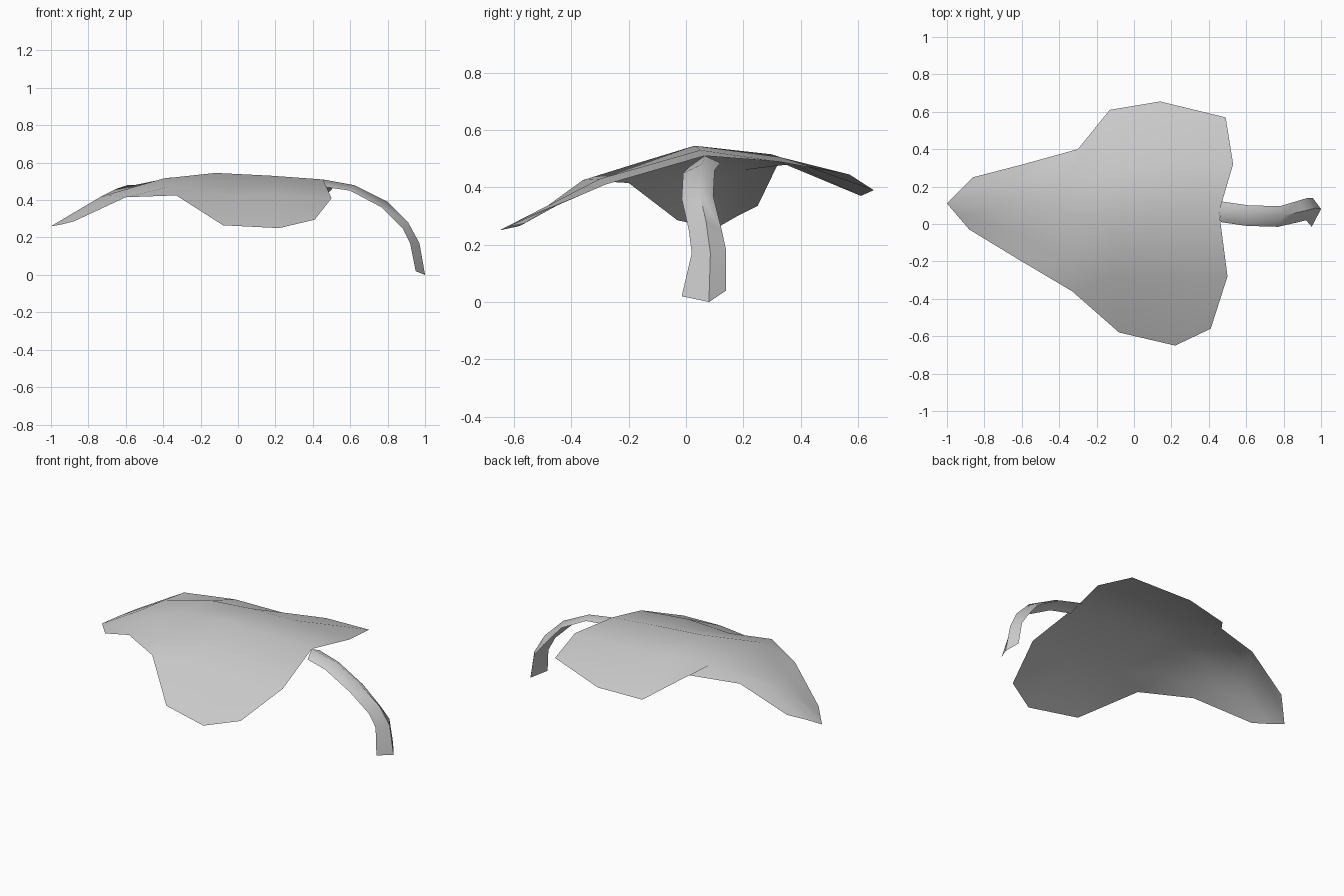
import bpy
import bmesh
import math

if "Cube" in bpy.data.objects:
    bpy.data.objects.remove(bpy.data.objects["Cube"], do_unlink=True)


def make_material(name, colour):
    material = bpy.data.materials.new(name)
    material.use_nodes = True
    material.diffuse_color = colour
    material.node_tree.nodes["Principled BSDF"].inputs["Base Color"].default_value = colour
    return material


def sheet_from_rails(name, rails, material):
    """Skin a thin sheet across neighbouring rails of equal length."""
    mesh = bpy.data.meshes.new(name)
    bm = bmesh.new()
    rows = [[bm.verts.new(point) for point in rail] for rail in rails]
    for near, far in zip(rows, rows[1:]):
        for i in range(len(near) - 1):
            bm.faces.new((near[i], near[i + 1], far[i + 1], far[i]))
    bm.normal_update()
    bm.to_mesh(mesh)
    bm.free()
    mesh.materials.append(material)
    sheet = bpy.data.objects.new(name, mesh)
    bpy.context.collection.objects.link(sheet)
    bpy.ops.object.select_all(action="DESELECT")
    sheet.select_set(True)
    bpy.context.view_layer.objects.active = sheet
    bpy.ops.object.shade_smooth_by_angle(angle=math.radians(60))
    return sheet


grey = make_material("plain grey", (0.6, 0.6, 0.6, 1))

# Leaf blade: rails run from the drooping tip to the base
front_margin = [(-.88, -.03, .285), (-.6, -.2, .415), (-.33, -.36, .425),
                (-.08, -.58, .265), (.22, -.65, .25), (.41, -.56, .295)]
front_fold = [(-.94, .04, .27), (-.66, -.03, .425), (-.36, -.2, .475),
              (-.1, -.28, .43), (.2, -.3, .43), (.5, -.28, .41)]
midrib = [(-1, .11, .26), (-.73, .09, .42), (-.4, .06, .515),
          (-.12, .03, .545), (.18, .05, .53), (.455, .065, .51)]
back_fold = [(-.93, .18, .3), (-.65, .2, .46), (-.36, .25, .52),
             (-.12, .3, .515), (.16, .33, .505), (.53, .32, .49)]
back_margin = [(-.86, .25, .335), (-.59, .32, .48), (-.3, .4, .485),
               (-.13, .61, .37), (.14, .655, .39), (.49, .57, .445)]
sheet_from_rails("leaf_blade",
                 [front_margin, front_fold, midrib, back_fold, back_margin], grey)

# Stalk: an arched channel that curls down to the ground
stalk_front = [(.465, .01, .47), (.6, -.01, .45), (.77, -.015, .36),
               (.88, .01, .25), (.92, .02, .17), (.95, -.015, .02)]
stalk_ridge = [(.455, .065, .51), (.62, .055, .48), (.8, .045, .39),
               (.91, .07, .28), (.97, .085, .17), (1, .08, 0)]
stalk_back = [(.47, .12, .485), (.61, .1, .46), (.78, .095, .37),
              (.88, .125, .25), (.93, .14, .18), (.955, .14, .04)]
sheet_from_rails("leaf_stalk", [stalk_front, stalk_ridge, stalk_back], grey)
